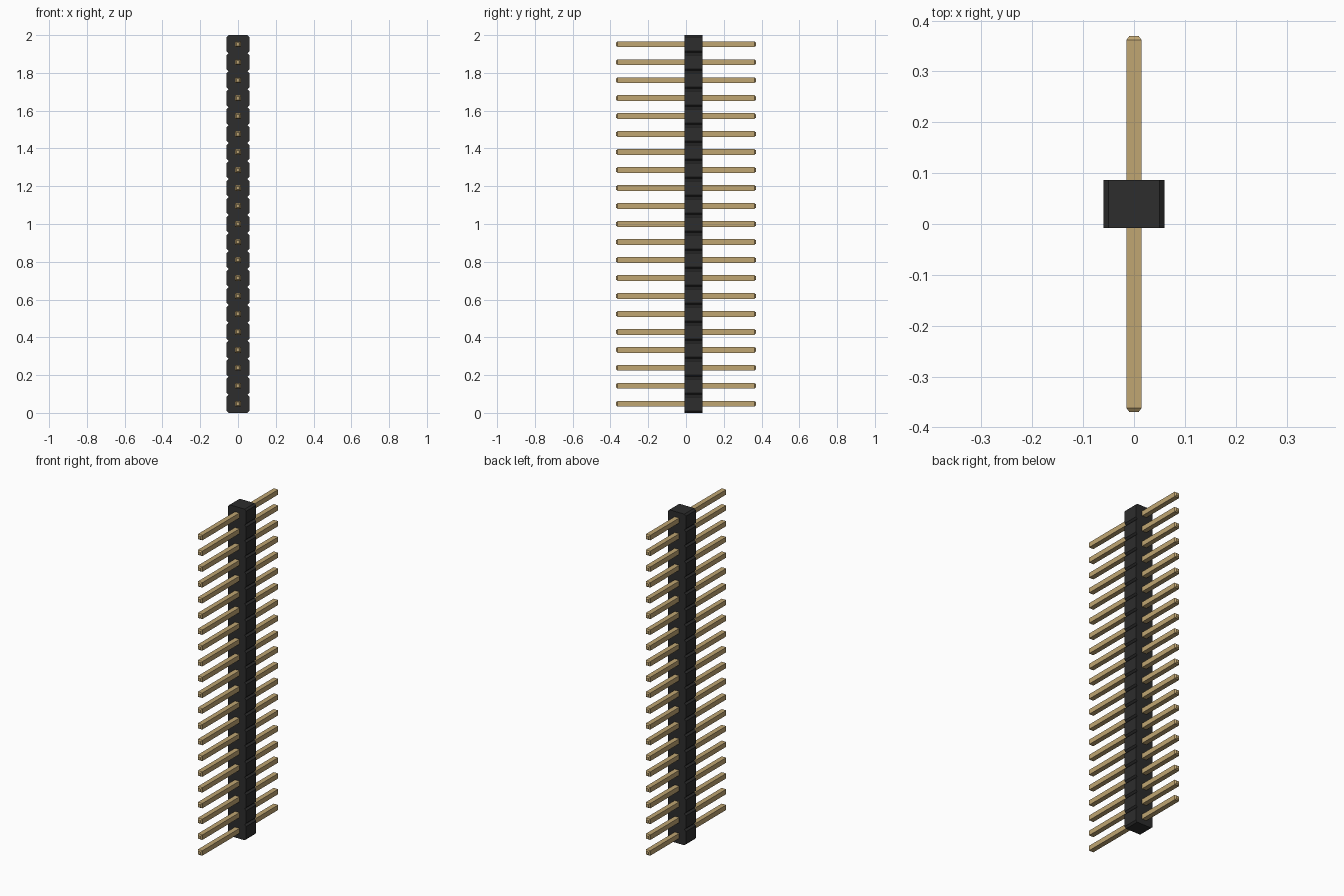
import bpy
import bmesh

COUNT = 21
PITCH = 2 / COUNT
HALF_WIDTH = 0.06
CHAMFER = 0.01
BODY_FRONT, BODY_BACK = -0.008, 0.087
PIN_HALF, PIN_TIP, PIN_END, TAPER = 0.015, 0.009, 0.37, 0.008

old = bpy.data.objects.get("Cube")
if old:
    bpy.data.objects.remove(old, do_unlink=True)


def make_material(name, color, roughness):
    mat = bpy.data.materials.new(name)
    mat.use_nodes = True
    mat.diffuse_color = color
    bsdf = mat.node_tree.nodes["Principled BSDF"]
    bsdf.inputs["Base Color"].default_value = color
    bsdf.inputs["Roughness"].default_value = roughness
    return mat


def finish(bm, name, mat):
    bmesh.ops.recalc_face_normals(bm, faces=bm.faces[:])
    mesh = bpy.data.meshes.new(name)
    bm.to_mesh(mesh)
    bm.free()
    mesh.materials.append(mat)
    obj = bpy.data.objects.new(name, mesh)
    bpy.context.collection.objects.link(obj)
    return obj


black = make_material("black plastic", (0.026, 0.026, 0.026, 1), 0.6)
gold = make_material("gold metal", (0.53, 0.38, 0.17, 1), 0.4)

# Housing: notched outline, one chamfered block per pin, extruded in depth
side = []
for i in range(COUNT):
    low, high = i * PITCH, (i + 1) * PITCH
    side += [(HALF_WIDTH - CHAMFER, low), (HALF_WIDTH, low + CHAMFER),
             (HALF_WIDTH, high - CHAMFER)]
side.append((HALF_WIDTH - CHAMFER, 2))
outline = side + [(-x, z) for x, z in reversed(side)]

bm = bmesh.new()
face = bm.faces.new([bm.verts.new((x, BODY_FRONT, z)) for x, z in outline])
extruded = bmesh.ops.extrude_face_region(bm, geom=[face], use_keep_orig=True)
moved = [g for g in extruded["geom"] if isinstance(g, bmesh.types.BMVert)]
bmesh.ops.translate(bm, vec=(0, BODY_BACK - BODY_FRONT, 0), verts=moved)
finish(bm, "housing", black)

# Pins: square bars with tapered tips, passing through the housing
sections = [(-PIN_END, PIN_TIP), (TAPER - PIN_END, PIN_HALF),
            (PIN_END - TAPER, PIN_HALF), (PIN_END, PIN_TIP)]
corners = [(-1, -1), (1, -1), (1, 1), (-1, 1)]
bm = bmesh.new()
for i in range(COUNT):
    z = (i + 0.5) * PITCH
    rings = [[bm.verts.new((cx * r, y, z + cz * r)) for cx, cz in corners]
             for y, r in sections]
    for a, b in zip(rings, rings[1:]):
        for k in range(4):
            n = (k + 1) % 4
            bm.faces.new((a[k], a[n], b[n], b[k]))
    bm.faces.new(rings[0])
    bm.faces.new(rings[-1])
finish(bm, "pins", gold)
